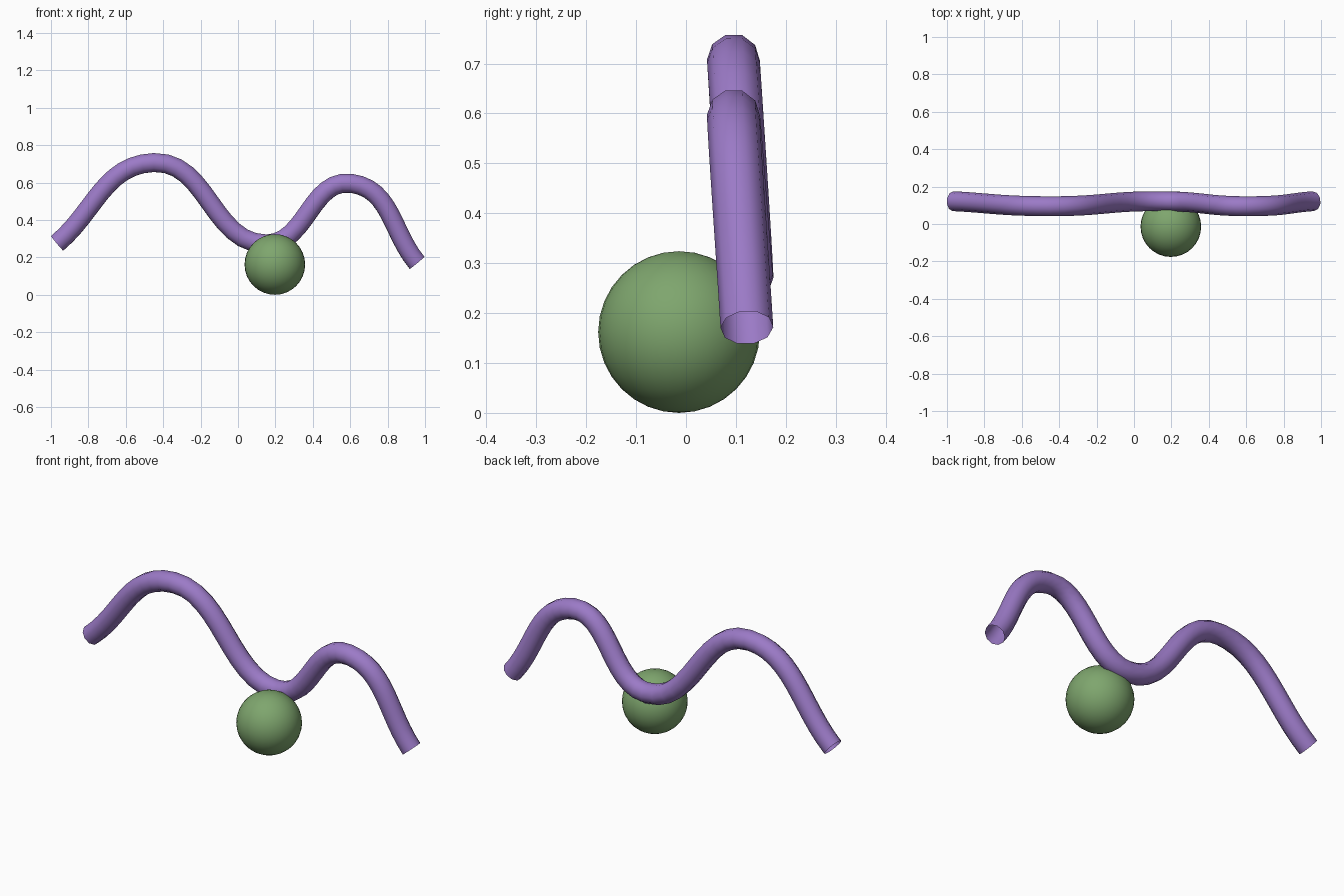
import bpy
from mathutils import Vector

cube = bpy.data.objects.get("Cube")
if cube:
    bpy.data.objects.remove(cube, do_unlink=True)


def make_material(name, rgb):
    mat = bpy.data.materials.new(name)
    mat.use_nodes = True
    color = (*rgb, 1.0)
    mat.diffuse_color = color
    bsdf = next(n for n in mat.node_tree.nodes if n.type == 'BSDF_PRINCIPLED')
    bsdf.inputs["Base Color"].default_value = color
    return mat


purple = make_material("soft purple", (0.33, 0.195, 0.57))
green = make_material("leaf green", (0.21, 0.38, 0.155))

# Wavy open-ended tube: two crests with a valley between them
path = [(-0.967, 0.122, 0.275), (-0.45, 0.095, 0.707), (0.15, 0.122, 0.272),
        (0.605, 0.095, 0.596), (0.957, 0.122, 0.171)]
curve = bpy.data.curves.new("wavy_tube", 'CURVE')
curve.dimensions = '3D'
curve.resolution_u = 12
curve.bevel_depth = 0.053
curve.bevel_resolution = 3
curve.use_fill_caps = False
spline = curve.splines.new('BEZIER')
spline.bezier_points.add(len(path) - 1)
for point, co in zip(spline.bezier_points, path):
    point.co = Vector(co)
    point.handle_left_type = point.handle_right_type = 'AUTO'
curve.materials.append(purple)
tube = bpy.data.objects.new("wavy_tube", curve)
bpy.context.collection.objects.link(tube)
bpy.ops.object.select_all(action='DESELECT')
tube.select_set(True)
bpy.context.view_layer.objects.active = tube
bpy.ops.object.convert(target='MESH')
bpy.ops.object.shade_smooth()

# Ball resting under the valley, in front of the tube
bpy.ops.mesh.primitive_uv_sphere_add(segments=32, ring_count=16, radius=0.162,
                                     location=(0.197, -0.014, 0.162))
ball = bpy.context.object
ball.name = "ball"
ball.data.materials.append(green)
bpy.ops.object.shade_smooth()
